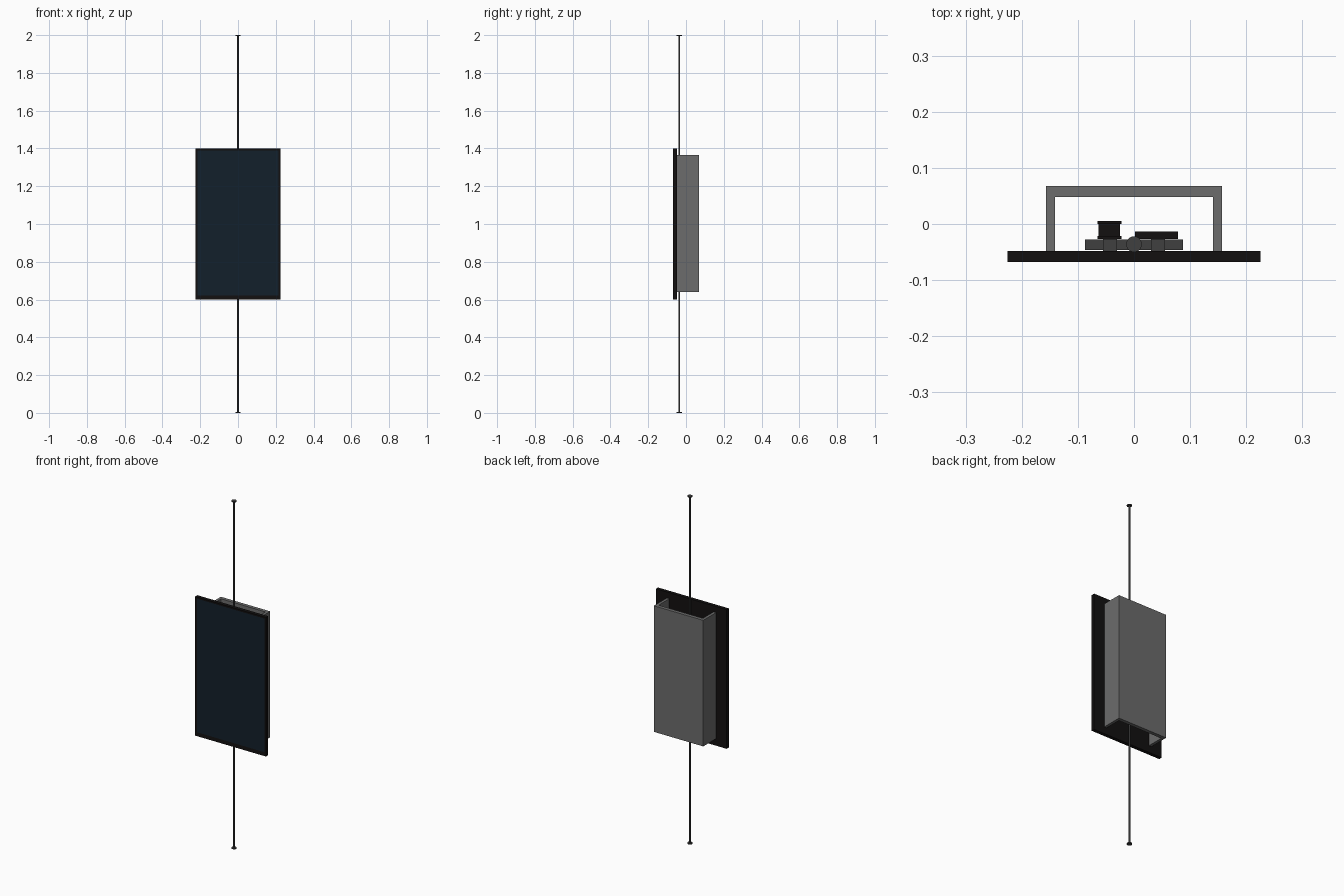
import bpy, bmesh, math
from mathutils import Matrix, Vector

if "Cube" in bpy.data.objects:
    bpy.data.objects.remove(bpy.data.objects["Cube"])


def material(name, rgb):
    m = bpy.data.materials.new(name)
    m.diffuse_color = (*rgb, 1)
    m.use_nodes = True
    m.node_tree.nodes["Principled BSDF"].inputs["Base Color"].default_value = m.diffuse_color
    return m


BLACK = material("black plastic", (0.006, 0.005, 0.005))
GLASS = material("dark glass", (0.006, 0.014, 0.024))
GREY = material("grey metal", (0.15, 0.15, 0.15))
STEEL = material("dark steel", (0.05, 0.05, 0.05))


def finish(name, bm, mat):
    bmesh.ops.recalc_face_normals(bm, faces=bm.faces)
    me = bpy.data.meshes.new(name)
    bm.to_mesh(me)
    bm.free()
    ob = bpy.data.objects.new(name, me)
    bpy.context.collection.objects.link(ob)
    me.materials.append(mat)
    return ob


def box(name, x, y, z, mat):
    bm = bmesh.new()
    lo, hi = Vector((x[0], y[0], z[0])), Vector((x[1], y[1], z[1]))
    bmesh.ops.create_cube(bm, size=1, matrix=Matrix.Translation((lo + hi) / 2)
                          @ Matrix.Diagonal((*(hi - lo), 1)))
    return finish(name, bm, mat)


def rod(name, r, y, z0, z1, mat):
    bm = bmesh.new()
    bmesh.ops.create_cone(bm, cap_ends=True, segments=24, radius1=r, radius2=r,
                          depth=z1 - z0,
                          matrix=Matrix.Translation((0, y, (z0 + z1) / 2)))
    for f in bm.faces:
        f.smooth = len(f.verts) == 4
    for e in bm.edges:
        e.smooth = all(len(f.verts) == 4 for f in e.link_faces)
    return finish(name, bm, mat)


def extrude(name, profile, z0, z1, mat):
    bm = bmesh.new()
    face = bm.faces.new([bm.verts.new((x, y, z0)) for x, y in profile])
    geo = bmesh.ops.extrude_face_region(bm, geom=[face])["geom"]
    bmesh.ops.translate(bm, vec=(0, 0, z1 - z0),
                        verts=[v for v in geo if isinstance(v, bmesh.types.BMVert)])
    return finish(name, bm, mat)


# Display panel with a slightly recessed screen
panel = box("display_panel", (-0.225, 0.225), (-0.068, -0.048), (0.6, 1.4), BLACK)
panel.data.materials.append(GLASS)
bm = bmesh.new()
bm.from_mesh(panel.data)
front = min(bm.faces, key=lambda f: f.calc_center_median().y)
bmesh.ops.inset_region(bm, faces=[front], thickness=0.014)
for v in front.verts:
    v.co.y += 0.001
    if v.co.z < 1:
        v.co.z += 0.012
front.material_index = 1
bm.to_mesh(panel.data)
bm.free()

# U-shaped back cover, open at top and bottom
half = [(0.157, -0.048), (0.157, 0.068), (-0.157, 0.068), (-0.157, -0.048)]
inner = [(-0.141, -0.048), (-0.141, 0.048), (0.141, 0.048), (0.141, -0.048)]
extrude("back_cover", half + inner, 0.64, 1.365, GREY)

# Floor to ceiling pole with end discs
Y = -0.036
rod("pole", 0.005, Y, 0, 2, STEEL)
rod("floor_disc", 0.014, Y, 0, 0.005, STEEL)
rod("ceiling_disc", 0.014, Y, 1.995, 2, STEEL)

# Mounting bracket: crossbars on vertical rails
for name, z in (("upper", 1.1), ("lower", 0.9)):
    box(name + "_crossbar", (-0.087, 0.087), (-0.046, -0.028), (z - 0.02, z + 0.02), STEEL)
for name, s in (("left", -1), ("right", 1)):
    box(name + "_rail", sorted((s * 0.03, s * 0.055)), (-0.048, -0.027), (0.86, 1.14), STEEL)

# Electronics behind the bracket
box("power_supply", (0.002, 0.078), (-0.027, -0.013), (0.92, 1.08), BLACK)
box("media_player_body", (-0.063, -0.025), (-0.022, 0.001), (0.94, 1.06), BLACK)
for name, y in (("front", (-0.027, -0.021)), ("back", (0.0, 0.005))):
    box("media_player_" + name + "_plate", (-0.065, -0.022), y, (0.935, 1.065), BLACK)
